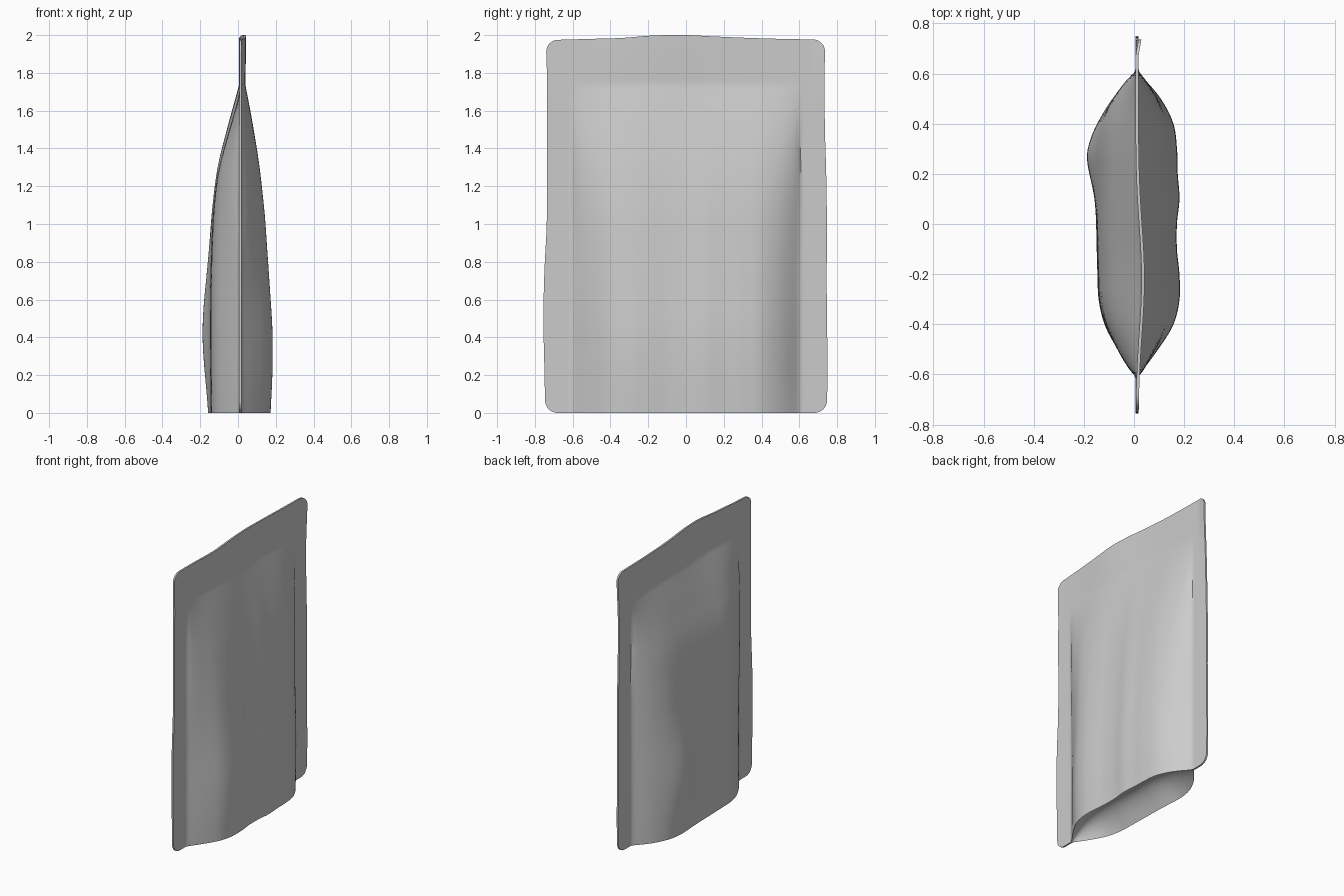
import bpy, bmesh, math

if "Cube" in bpy.data.objects:
    bpy.data.objects.remove(bpy.data.objects["Cube"])


def curve(p, t):
    """Smooth value through evenly spaced knots p, t in 0..1."""
    q = [2 * p[0] - p[1]] + p + [2 * p[-1] - p[-2]]
    s = min(max(t, 0), 1) * (len(p) - 1)
    i = min(int(s), len(p) - 2)
    f = s - i
    a, b, c, d = q[i:i + 4]
    return b + 0.5 * f * (c - a + f * (2*a - 5*b + 4*c - d + f * (3*(b - c) + d - a)))


def smooth(a, b, t):
    t = min(max((t - a) / (b - a), 0), 1)
    return t * t * (3 - 2 * t)


SEAL_Y, SEAL_Z, THICK, R = 0.605, 1.74, 0.006, 0.065

# Outline of the flat sheet (bottom to top, and left to right)
LEFT = [-.745, -.75, -.755, -.75, -.738, -.735, -.737, -.735, -.742]
RIGHT = [.745, .75, .746, .745, .746, .743, .736, .733, .737]
TOP = [1.975, 1.98, 1.985, 1.998, 2.0, 1.992, 1.985, 1.98, 1.977]

# Bulge of each face across the pouch and up the pouch
ACROSS = {1: [0, .075, .137, .162, .162, .152, .152, .162, .155, .152, .137, .085, 0],
          -1: [0, .070, .125, .150, .155, .158, .160, .162, .165, .165, .145, .09, 0]}
UP = {1: [.94, 1, 1, .92, .83, .73, .56, .30, 0],
      -1: [.95, .97, .98, .97, .93, .85, .68, .36, 0]}


def sheet_point(u, v):
    z = 2 * v
    d = max(R - z, z - (2 - R), 0)
    inset = R - math.sqrt(max(R * R - d * d, 0))
    lo, hi = curve(LEFT, v) + inset, curve(RIGHT, v) - inset
    return lo + (hi - lo) * u, v * curve(TOP, u)


def depth(side, y, z):
    mid = 0.012 + 0.024 * math.exp(-((y + .22) / .3) ** 2) * smooth(1.1, 1.95, z)
    mid += 0.012 * smooth(.66, .75, y) * smooth(1.5, 1.95, z)
    b = 0
    if abs(y) < SEAL_Y and z < SEAL_Z:
        n = max(curve(ACROSS[side], (y / SEAL_Y + 1) / 2), 0) / .165
        power = 1 - 0.4 * smooth(.6, 1.6, z)
        b = .165 * n ** power * max(curve(UP[side], z / SEAL_Z), 0)
        if side < 0:
            b += .03 * n * math.exp(-((y - .27) / .13) ** 2 - ((z - .42) / .33) ** 2)
    return mid + side * (THICK + b)


NU = 100
us = [i / NU for i in range(NU + 1)]
corner = [R / 2 * (1 - math.cos(math.pi / 2 * i / 8)) for i in range(9)]
vs = corner + [R / 2 + (1 - R) * i / 90 for i in range(1, 90)] + [1 - c for c in reversed(corner)]
bm = bmesh.new()


def skin(rows):
    for a, b in zip(rows, rows[1:]):
        for i in range(len(a) - 1):
            bm.faces.new((a[i], a[i + 1], b[i + 1], b[i]))


# Front and back sheets, including the flat seal border
faces = {}
for side in (1, -1):
    faces[side] = [[bm.verts.new((depth(side, y, z), y, z))
                    for y, z in (sheet_point(u, v) for u in us)] for v in vs]
    skin(faces[side])
A, B = faces[1], faces[-1]

# Rim joining the sheets along the sides and top
skin([[r[0] for r in A], [r[0] for r in B]])
skin([[r[-1] for r in A], [r[-1] for r in B]])
skin([A[-1], B[-1]])

# Gusset: bottom folded up into the pouch
rows = [A[0]]
NG = 14
for k in range(1, NG):
    t = k / NG
    row = []
    for a, b in zip(A[0], B[0]):
        p = a.co.lerp(b.co, t)
        p.z = .13 * (1 - (2 * t - 1) ** 2) * max(1 - (p.y / SEAL_Y) ** 4, 0)
        row.append(bm.verts.new(p))
    rows.append(row)
skin(rows + [B[0]])

bmesh.ops.recalc_face_normals(bm, faces=bm.faces)
mesh = bpy.data.meshes.new("pouch")
bm.to_mesh(mesh)
bm.free()
pouch = bpy.data.objects.new("pouch", mesh)
bpy.context.collection.objects.link(pouch)
bpy.context.view_layer.objects.active = pouch
pouch.select_set(True)
bpy.ops.object.shade_smooth_by_angle(angle=math.radians(40))
